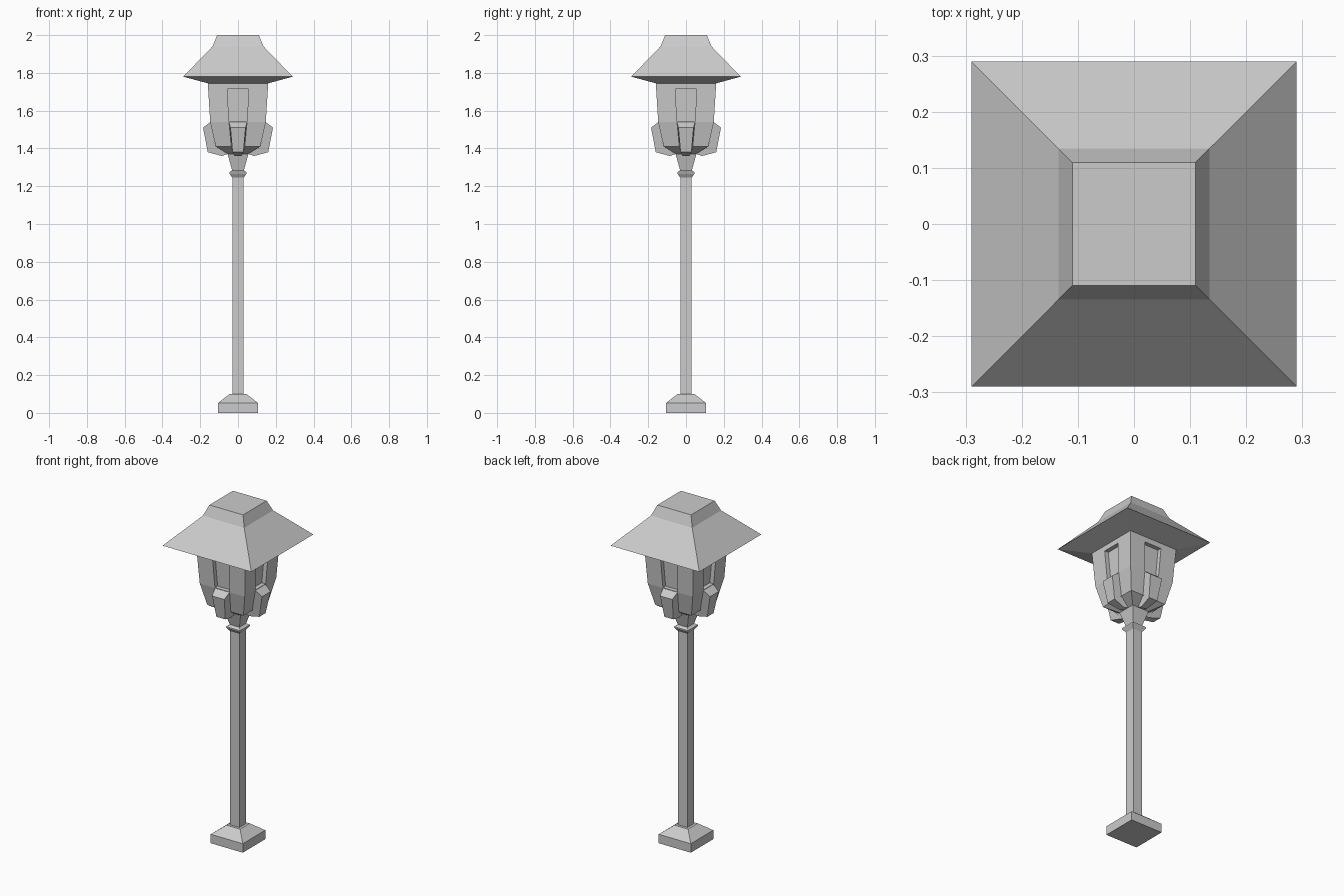
import bpy, bmesh
from math import pi
from mathutils import Matrix

if "Cube" in bpy.data.objects:
    bpy.data.objects.remove(bpy.data.objects["Cube"])


def finish(name, bm):
    bmesh.ops.recalc_face_normals(bm, faces=bm.faces[:])
    me = bpy.data.meshes.new(name)
    bm.to_mesh(me)
    bm.free()
    ob = bpy.data.objects.new(name, me)
    bpy.context.collection.objects.link(ob)
    return ob


def square_loft(name, profile, bottom=True, top=True):
    """Stack of square rings given as (half width, z)."""
    bm = bmesh.new()
    rings = [[bm.verts.new((sx * w, sy * w, z))
              for sx, sy in ((-1, -1), (1, -1), (1, 1), (-1, 1))]
             for w, z in profile]
    for a, b in zip(rings, rings[1:]):
        for i in range(4):
            j = (i + 1) % 4
            bm.faces.new((a[i], a[j], b[j], b[i]))
    if bottom:
        bm.faces.new(rings[0])
    if top:
        bm.faces.new(rings[-1])
    return finish(name, bm)


def side_solid(name, outline, turn):
    """Solid on the front side from (outward distance, z, half width) points."""
    bm = bmesh.new()
    left = [bm.verts.new((-w, -d, z)) for d, z, w in outline]
    right = [bm.verts.new((w, -d, z)) for d, z, w in outline]
    bm.faces.new(left)
    bm.faces.new(right)
    n = len(outline)
    for i in range(n):
        j = (i + 1) % n
        bm.faces.new((left[i], left[j], right[j], right[i]))
    bm.transform(Matrix.Rotation(turn * pi / 2, 4, 'Z'))
    return finish(name, bm)


# Foot, post and collar in one turned-down profile
square_loft("post", [(0.105, 0), (0.105, 0.053), (0.045, 0.1), (0.03, 0.1),
                     (0.03, 1.25)], top=False)
square_loft("collar", [(0.03, 1.245), (0.046, 1.268), (0.046, 1.274),
                       (0.03, 1.285)], bottom=False, top=False)

# Lantern body with flared neck
lantern = square_loft("lantern", [(0.03, 1.28), (0.055, 1.37), (0.118, 1.41),
                                  (0.147, 1.54), (0.16, 1.745)])

# Roof with eaves and cap
square_loft("roof", [(0.16, 1.745), (0.29, 1.78), (0.135, 1.94), (0.11, 2.0)],
            bottom=False)

for k in range(4):
    # Recessed window on each side
    cutter = side_solid(f"window_cutter_{k}", [(0.3, 1.542, 0.048), (0.3, 1.715, 0.056),
                                               (0.133, 1.715, 0.056), (0.122, 1.542, 0.048)], k)
    cutter.hide_render = True
    cutter.hide_viewport = True
    cut = lantern.modifiers.new("window", 'BOOLEAN')
    cut.operation = 'DIFFERENCE'
    cut.solver = 'EXACT'
    cut.object = cutter
    # Bracket hugging the lower body
    side_solid(f"bracket_{k}", [(0.146, 1.54, 0.048), (0.185, 1.51, 0.04),
                                (0.16, 1.38, 0.029), (0.085, 1.36, 0.018),
                                (0.055, 1.37, 0.018), (0.116, 1.41, 0.036)], k)
